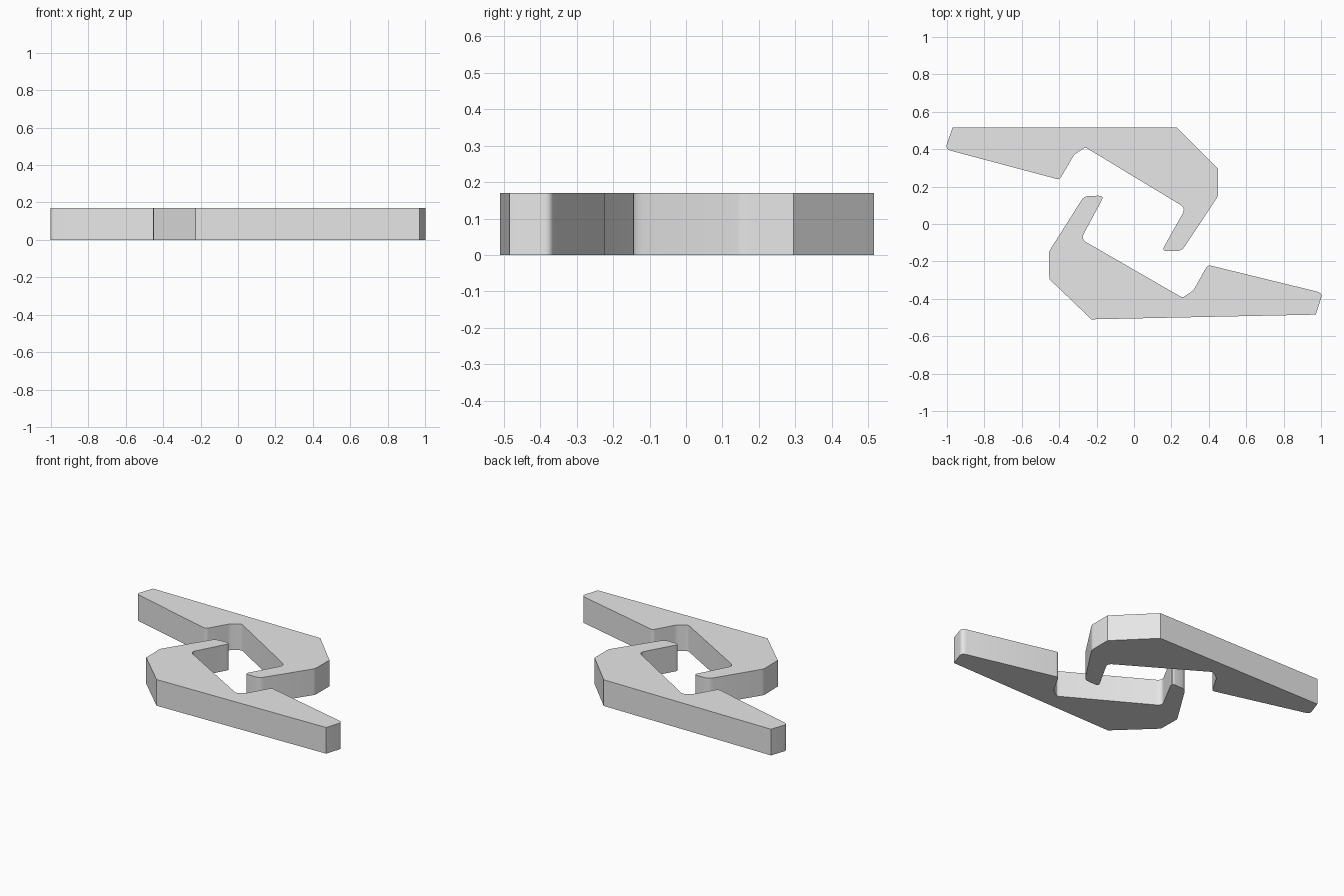
import bpy, bmesh, math
from mathutils import Vector, Matrix

if "Cube" in bpy.data.objects:
    bpy.data.objects.remove(bpy.data.objects["Cube"], do_unlink=True)

HEIGHT = 0.17

grey = bpy.data.materials.new("light grey")
grey.use_nodes = True
grey.diffuse_color = (0.8, 0.8, 0.8, 1)
grey.node_tree.nodes["Principled BSDF"].inputs["Base Color"].default_value = (0.8, 0.8, 0.8, 1)

# Outline of one hooked arm: x, y, corner rounding length
ARM = [
    (-0.97, 0.515, 0), (0.23, 0.515, 0),                                # long straight back
    (0.45, 0.295, 0), (0.45, 0.15, 0.015),                              # outer bend
    (0.255, -0.145, 0.03), (0.147, -0.145, 0.03),                       # hook tip
    (0.277, 0.085, 0.034), (-0.26, 0.41, 0.012), (-0.32, 0.37, 0.012),  # inner channel
    (-0.398, 0.237, 0.018), (-1.01, 0.4, 0.03),                         # tapered tail
]


def rounded(corners, steps=5):
    """Replace each corner that has a rounding length with a short curve."""
    points = []
    for i, (x, y, size) in enumerate(corners):
        c = Vector((x, y, 0))
        if not size:
            points.append(c)
            continue
        before = Vector((*corners[i - 1][:2], 0))
        after = Vector((*corners[(i + 1) % len(corners)][:2], 0))
        a = c + (before - c).normalized() * size
        b = c + (after - c).normalized() * size
        for k in range(steps + 1):
            t = k / steps
            points.append(a * (1 - t) ** 2 + c * 2 * t * (1 - t) + b * t ** 2)
    return points


def hooked_arm(name, placement):
    """Extrude the arm outline into a solid plate."""
    bm = bmesh.new()
    base = bm.faces.new([bm.verts.new(placement @ p) for p in rounded(ARM)])
    top = bmesh.ops.extrude_face_region(bm, geom=[base])["geom"]
    bmesh.ops.translate(bm, vec=(0, 0, HEIGHT),
                        verts=[v for v in top if isinstance(v, bmesh.types.BMVert)])
    bmesh.ops.recalc_face_normals(bm, faces=bm.faces)
    mesh = bpy.data.meshes.new(name)
    bm.to_mesh(mesh)
    bm.free()
    mesh.materials.append(grey)
    obj = bpy.data.objects.new(name, mesh)
    bpy.context.collection.objects.link(obj)
    bpy.ops.object.select_all(action='DESELECT')
    obj.select_set(True)
    bpy.context.view_layer.objects.active = obj
    bpy.ops.object.shade_smooth_by_angle(angle=math.radians(30))


# Two interlocking arms, the front one turned half round and slightly tilted
hooked_arm("back_hooked_arm", Matrix.Identity(4))
hooked_arm("front_hooked_arm",
           Matrix.Translation((-0.009, 0.01, 0)) @ Matrix.Rotation(math.radians(181.2), 4, 'Z'))
